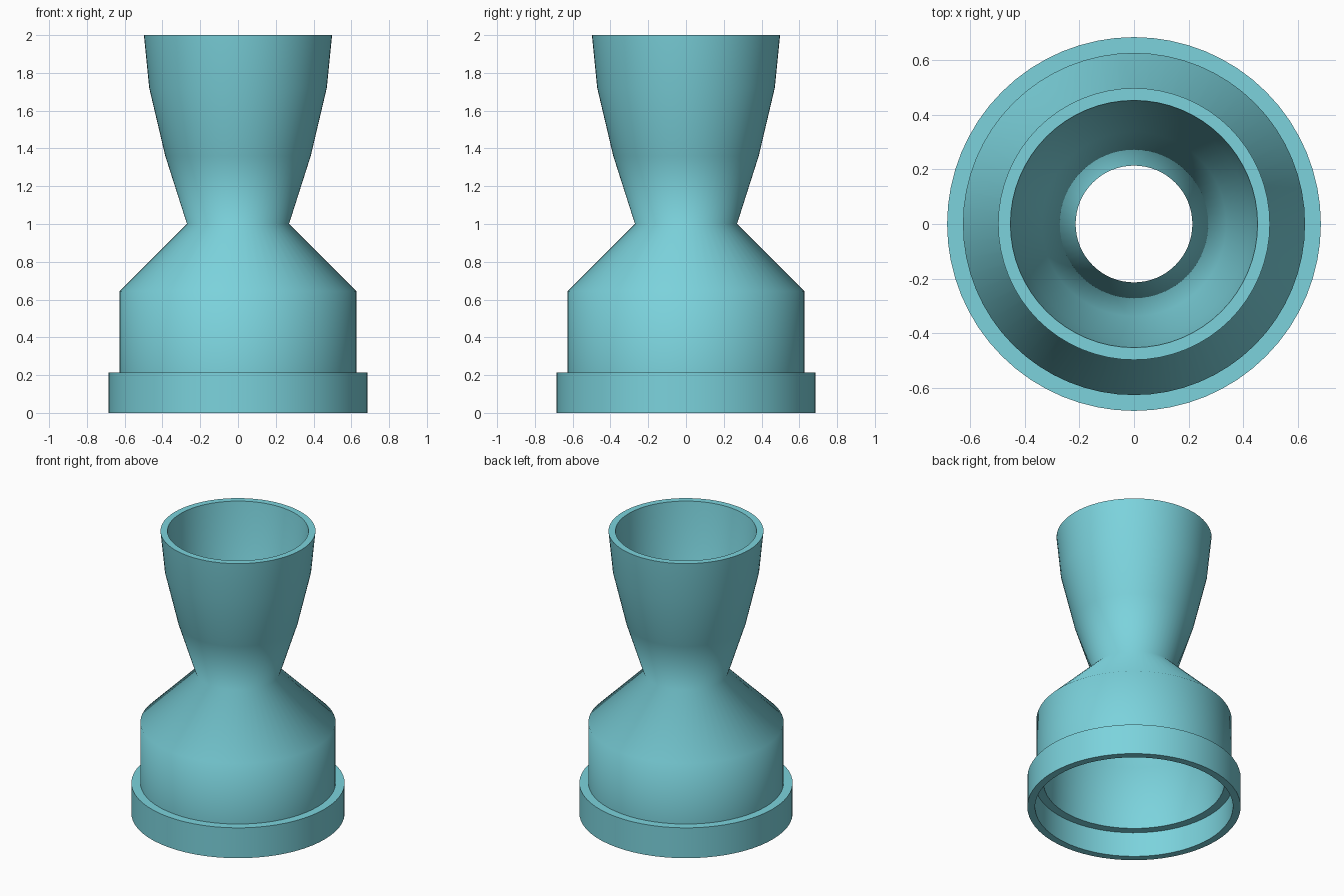
import bpy, bmesh, math

cube = bpy.data.objects.get("Cube")
if cube:
    bpy.data.objects.remove(cube)

# Single turquoise colour
mat = bpy.data.materials.new("turquoise")
mat.use_nodes = True
colour = (0.2, 0.65, 0.72, 1)
mat.diffuse_color = colour
mat.node_tree.nodes["Principled BSDF"].inputs["Base Color"].default_value = colour

SEGMENTS = 64

# Outer wall from base to rim, as (radius, height)
outer = [(0.685, 0), (0.685, 0.215), (0.627, 0.215), (0.627, 0.645),
         (0.27, 1.0), (0.385, 1.36), (0.47, 1.72), (0.498, 2.0)]
# Inner wall from rim back to base
inner = [(0.453, 2.0), (0.422, 1.73), (0.338, 1.375), (0.214, 0.99),
         (0.577, 0.625), (0.58, 0.175), (0.636, 0.175), (0.636, 0)]


def lathe(name, profile):
    """Revolve a closed (radius, height) profile about z."""
    bm = bmesh.new()
    rings = []
    for r, z in profile:
        ring = []
        for i in range(SEGMENTS):
            a = math.tau * i / SEGMENTS
            ring.append(bm.verts.new((r * math.cos(a), r * math.sin(a), z)))
        rings.append(ring)
    for k, low in enumerate(rings):
        high = rings[(k + 1) % len(rings)]
        for i in range(SEGMENTS):
            j = (i + 1) % SEGMENTS
            bm.faces.new((low[i], low[j], high[j], high[i]))
    bmesh.ops.recalc_face_normals(bm, faces=bm.faces)
    mesh = bpy.data.meshes.new(name)
    bm.to_mesh(mesh)
    bm.free()
    mesh.materials.append(mat)
    obj = bpy.data.objects.new(name, mesh)
    bpy.context.collection.objects.link(obj)
    return obj


# Hollow funnel with a flared cup, narrow throat and flanged base
funnel = lathe("funnel_body", outer + inner)
bpy.ops.object.select_all(action='DESELECT')
funnel.select_set(True)
bpy.context.view_layer.objects.active = funnel
bpy.ops.object.shade_smooth_by_angle(angle=math.radians(75))
